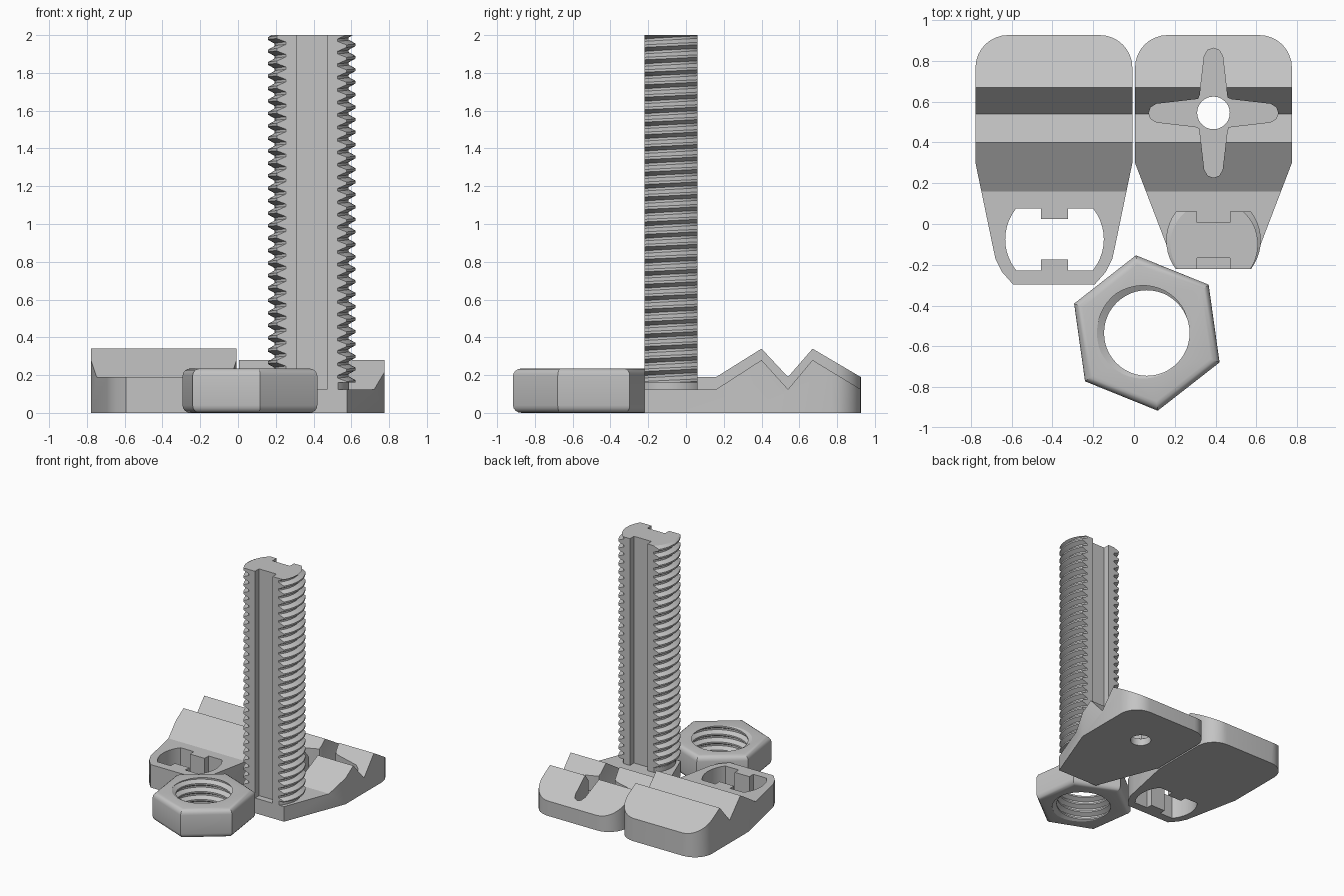
import bpy, bmesh
from math import sin, cos, pi, radians

if "Cube" in bpy.data.objects:
    bpy.data.objects.remove(bpy.data.objects["Cube"], do_unlink=True)

grey = bpy.data.materials.new("plain_grey")
grey.use_nodes = True
grey.diffuse_color = (0.55, 0.55, 0.55, 1)
grey.node_tree.nodes["Principled BSDF"].inputs["Base Color"].default_value = grey.diffuse_color


def make_object(name, bm):
    bmesh.ops.recalc_face_normals(bm, faces=bm.faces[:])
    mesh = bpy.data.meshes.new(name)
    bm.to_mesh(mesh)
    bm.free()
    obj = bpy.data.objects.new(name, mesh)
    bpy.context.scene.collection.objects.link(obj)
    return obj


def prism(name, pts, lo, hi, axis="z", rim=0):
    """Extrude a 2D outline along z (points x, y) or x (points y, z)."""
    bm = bmesh.new()
    place = (lambda a, b, t: (a, b, t)) if axis == "z" else (lambda a, b, t: (t, a, b))
    ends = [[bm.verts.new(place(a, b, t)) for a, b in pts] for t in (lo, hi)]
    caps = [bm.faces.new(e) for e in ends]
    for i in range(len(pts)):
        j = (i + 1) % len(pts)
        bm.faces.new((ends[0][i], ends[0][j], ends[1][j], ends[1][i]))
    if rim:
        bmesh.ops.recalc_face_normals(bm, faces=bm.faces[:])
        bmesh.ops.bevel(bm, geom=[e for f in caps for e in f.edges], offset=rim,
                        segments=4, profile=0.5, affect="EDGES")
    return make_object(name, bm)


def thread(name, cx, cy, crest, root, lo, hi, pitch=0.066, seg=48):
    """Solid helical screw reaching past lo and hi so that it can be clipped."""
    profile = [(crest, 0), (crest, 0.2), (root, 0.5), (root, 0.7)]
    start = lo - 2 * pitch
    total = seg * (int((hi - lo) / pitch) + 5)
    bm = bmesh.new()
    col = []
    for n in range(total + 1):
        a = 2 * pi * n / seg
        col.append([bm.verts.new((cx + r * cos(a), cy + r * sin(a),
                                  start + pitch * (n / seg + f))) for r, f in profile])
    for n in range(total):
        for j in range(3):
            bm.faces.new((col[n][j], col[n + 1][j], col[n + 1][j + 1], col[n][j + 1]))
        if n + 1 + seg <= total:
            bm.faces.new((col[n][3], col[n + 1][3], col[n + 1 + seg][0], col[n + seg][0]))
    bottom = [c[0] for c in col[:seg + 1]] + col[0][:0:-1]
    top = [c[3] for c in col[total - seg:]] + col[total][2::-1]
    for loop, z in ((bottom, start + pitch / 2),
                    (top, start + pitch * (total / seg + 0.2))):
        centre = bm.verts.new((cx, cy, z))
        for i, v in enumerate(loop):
            bm.faces.new((v, loop[(i + 1) % len(loop)], centre))
    return make_object(name, bm)


def boolean(obj, cutter, operation):
    mod = obj.modifiers.new("cut", "BOOLEAN")
    mod.operation, mod.object, mod.solver = operation, cutter, "EXACT"
    dg = bpy.context.evaluated_depsgraph_get()
    mesh = bpy.data.meshes.new_from_object(obj.evaluated_get(dg))
    obj.modifiers.clear()
    obj.data = mesh
    bpy.data.objects.remove(cutter, do_unlink=True)


def circle(cx, cy, r, n=48, turn=0.0):
    return [(cx + r * cos(turn + 2 * pi * i / n), cy + r * sin(turn + 2 * pi * i / n))
            for i in range(n)]


def h_section(cx, cy, wide, half, slot_w, slot_y):
    """Flat-sided bar section with a slot in the front and the back."""
    quarter = [(wide, half), (slot_w, half), (slot_w, slot_y)]
    right = quarter + [(-x, y) for x, y in reversed(quarter)]
    pts = right + [(-x, -y) for x, y in right]
    return [(cx + x, cy + y) for x, y in pts]


def jaw(name, cx, base, peak, front):
    """Ridged plate: side profile clipped by the plan outline."""
    ridge = [(-0.5, 0), (1.0, 0), (1.0, base - 0.05), (0.925, base), (0.67, peak),
             (0.54, base), (0.40, peak), (0.16, base), (-0.5, base)]
    body = prism(name, ridge, cx - 0.5, cx + 0.5, "x")
    r = 0.16
    corner = [(0.385 - r + r * cos(i * pi / 16), 0.927 - r + r * sin(i * pi / 16))
              for i in range(9)]
    half = front[::-1] + [(0.385, 0.30)] + corner
    outline = half + [(-x, y) for x, y in reversed(half)]
    boolean(body, prism("outline", [(cx + x, y) for x, y in outline], 0, 1), "INTERSECT")
    return body


BX, BY = 0.39, -0.08

# Loose jaw with a keyed through hole
loose_jaw = jaw("loose_jaw", -0.393, 0.19, 0.34,
                [(0.30, -0.11), (0.287, -0.17), (0.255, -0.235), (0.2, -0.297)])
key_hole = prism("key_hole", circle(-0.39, -0.075, 0.242), -0.1, 0.3)
boolean(key_hole, prism("key", h_section(-0.39, -0.075, 0.3, 0.152, 0.067, 0.1), -0.2, 0.4),
        "INTERSECT")
boolean(loose_jaw, key_hole, "DIFFERENCE")

# Fixed jaw with a four-armed pocket and a round drain hole
fixed_jaw = jaw("fixed_jaw", BX, 0.125, 0.28, [(0.186, -0.22)])
arm = [(0.075, -0.07), (0.09, -0.067), (0.28, -0.045), (0.308, -0.028), (0.318, 0),
       (0.308, 0.028), (0.28, 0.045), (0.09, 0.067)]
star = []
for c, s in ((1, 0), (0, 1), (-1, 0), (0, -1)):
    star += [(BX + x * c - y * s, 0.545 + x * s + y * c) for x, y in arm]
boolean(fixed_jaw, prism("pocket", star, 0.06, 0.5), "DIFFERENCE")
boolean(fixed_jaw, prism("drain", circle(BX, 0.545, 0.08), -0.1, 0.5), "DIFFERENCE")

# Slotted threaded post and its plain foot
section = h_section(BX, BY, 0.3, 0.141, 0.08, 0.088)
post = thread("threaded_post", BX, BY, 0.232, 0.196, 0.16, 2.0)
boolean(post, prism("post_section", section, 0.16, 2.0), "INTERSECT")
foot = prism("post_foot", circle(BX, BY, 0.198), 0.1, 0.162)
boolean(foot, prism("foot_section", section, 0, 1), "INTERSECT")

# Hexagonal nut with rounded rims and an internal thread
nut = prism("hex_nut", circle(0.063, -0.535, 0.385, 6, radians(98)), 0, 0.235, rim=0.04)
boolean(nut, thread("nut_thread", 0.063, -0.535, 0.245, 0.21, 0, 0.235), "DIFFERENCE")

for obj in (loose_jaw, fixed_jaw, post, foot, nut):
    obj.data.materials.clear()
    obj.data.materials.append(grey)
    bpy.ops.object.select_all(action="DESELECT")
    obj.select_set(True)
    bpy.context.view_layer.objects.active = obj
    bpy.ops.object.shade_smooth_by_angle(angle=radians(28))
